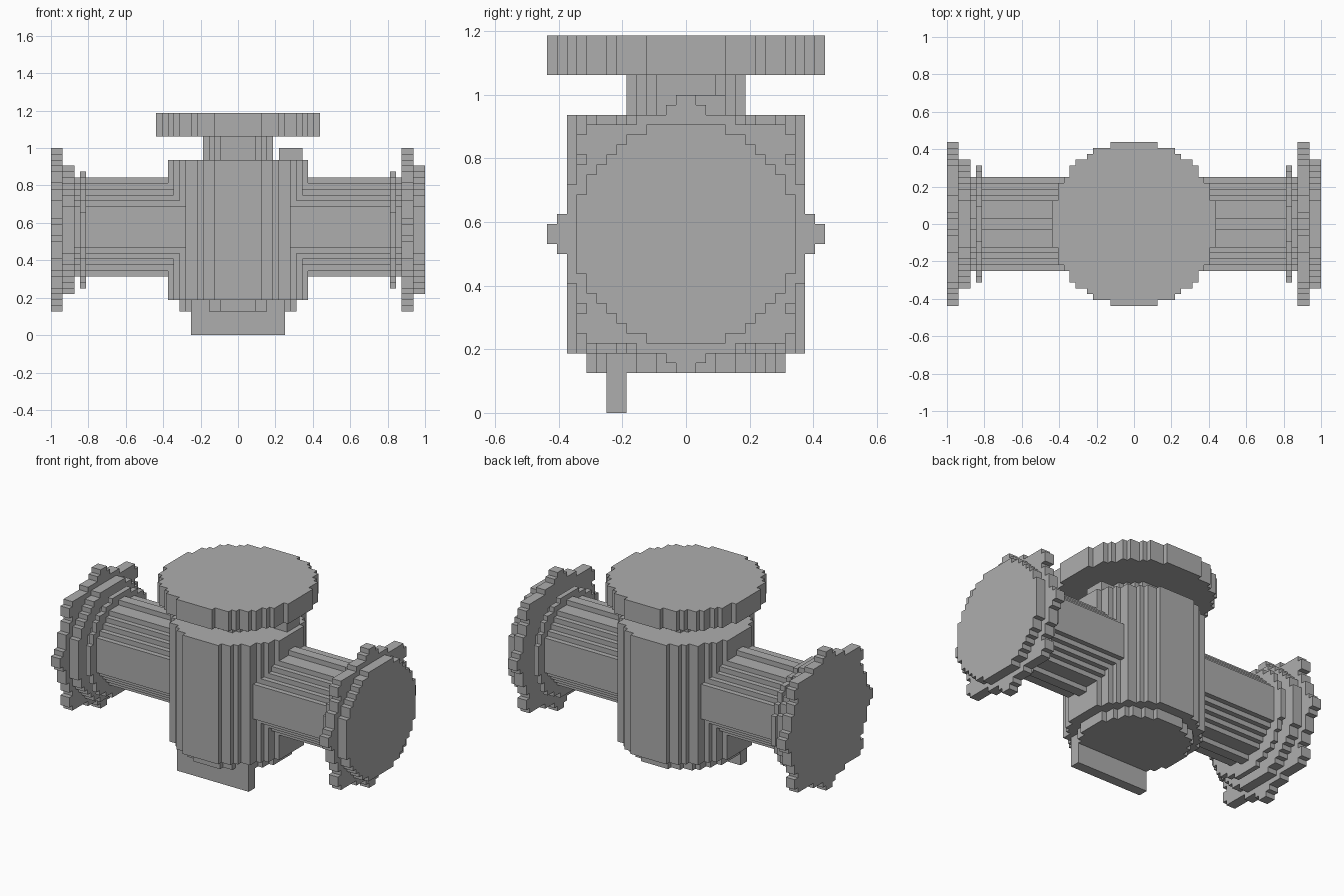
import bpy, bmesh, math
from mathutils import Vector

if "Cube" in bpy.data.objects:
    bpy.data.objects.remove(bpy.data.objects["Cube"])

CELL = 1 / 32
AXIS_Z = 0.5625

gray = bpy.data.materials.new("cast gray")
gray.diffuse_color = (0.42, 0.42, 0.42, 1)
gray.use_nodes = True
gray.node_tree.nodes["Principled BSDF"].inputs["Base Color"].default_value = gray.diffuse_color


def finish(name, bm):
    bmesh.ops.recalc_face_normals(bm, faces=bm.faces[:])
    me = bpy.data.meshes.new(name)
    bm.to_mesh(me)
    bm.free()
    me.materials.append(gray)
    ob = bpy.data.objects.new(name, me)
    bpy.context.collection.objects.link(ob)
    return ob


def stepped_outline(r, lugs=0, odd=False):
    """Stair-stepped circle outline on the cell grid, with optional round lugs."""
    lug_pts = [Vector((r * math.cos(a), r * math.sin(a)))
               for a in (2 * math.pi * i / lugs for i in range(lugs))]

    def inside(u, v):
        p = Vector((u, v))
        return p.length <= r + 0.003 or any((p - q).length < 0.052 for q in lug_pts)

    n = 16
    shift = 0.0 if odd else 0.5
    right = []
    for i in range(-n, n + 1):
        v = (i + shift) * CELL
        cols = [k for k in range(n) if inside((k + 0.5) * CELL, v)]
        if not cols:
            continue
        w = (cols[-1] + 1) * CELL
        lo, hi = v - CELL / 2, v + CELL / 2
        if right and right[-1][0] == w:
            right[-1] = (w, hi)
        else:
            right += [(w, lo), (w, hi)]
    return right + [(-u, v) for u, v in reversed(right)]


def disc(name, axis, a, b, r, centre_z=0, **kw):
    """Extrude a stepped circle from a to b along x or z."""
    bm = bmesh.new()
    pts = stepped_outline(r, **kw)
    if axis == "x":
        co, step = [(a, u, v + centre_z) for u, v in pts], (b - a, 0, 0)
    else:
        co, step = [(u, v, a) for u, v in pts], (0, 0, b - a)
    face = bm.faces.new([bm.verts.new(c) for c in co])
    ext = bmesh.ops.extrude_face_region(bm, geom=[face], use_keep_orig=True)
    bmesh.ops.translate(bm, vec=step,
                        verts=[g for g in ext["geom"] if isinstance(g, bmesh.types.BMVert)])
    return finish(name, bm)


def box(name, lo, hi):
    bm = bmesh.new()
    bmesh.ops.create_cube(bm, size=1)
    for v in bm.verts:
        v.co = [(l + h) / 2 + c * (h - l) for c, l, h in zip(v.co, lo, hi)]
    return finish(name, bm)


# upright body, neck and round cap
disc("body", "z", 0.1875, 0.9375, 0.375)
disc("body_base", "z", 0.125, 0.1875, 0.3125)
disc("neck", "z", 0.9375, 1.0625, 0.1875)
disc("top_cap", "z", 1.0625, 1.1875, 0.4395)

# horizontal pipe, slightly above the flange centre
disc("pipe", "x", -0.875, 0.875, 0.25, centre_z=0.578, odd=True)

# end flanges: lugged plate, smaller plate and thin collar
for side, plate, small, collar in (
        ("left", (-1, -0.9375), (-0.9375, -0.875), (-0.844, -0.8125)),
        ("right", (0.875, 0.9375), (0.9375, 1), (0.8125, 0.844))):
    disc(side + "_flange", "x", *plate, 0.395, centre_z=AXIS_Z, lugs=8)
    disc(side + "_plate", "x", *small, 0.345, centre_z=AXIS_Z)
    disc(side + "_collar", "x", *collar, 0.3125, centre_z=AXIS_Z)

# small block on the body top and the foot plate
box("top_block", (0.21875, 0, 0.9375), (0.34375, 0.125, 1.0))
box("foot", (-0.25, -0.25, 0), (0.25, -0.1875, 0.1875))
